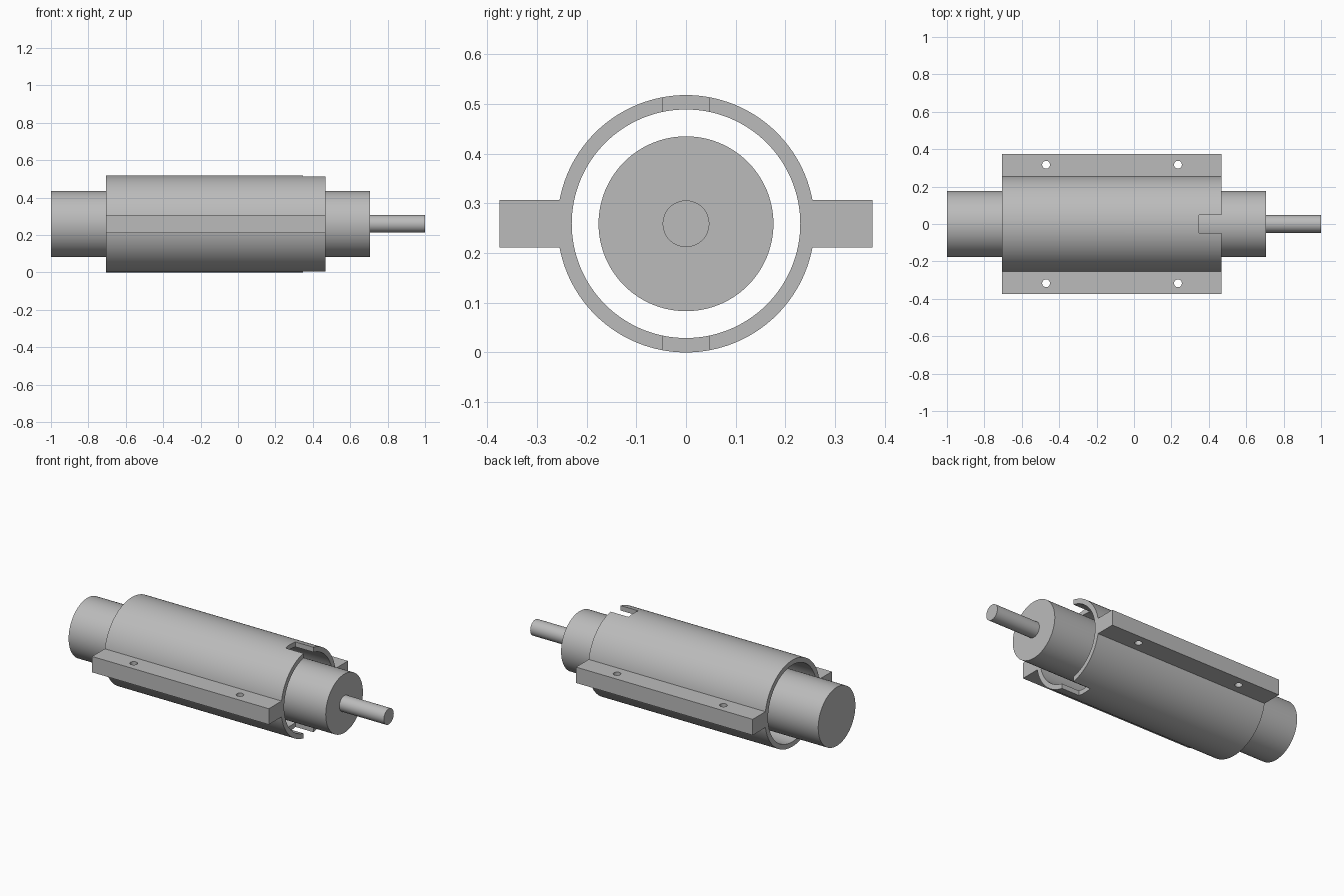
import bpy
import math

AXIS_Z = 0.259          # height of the common axis
X0, X1 = -0.705, 0.467  # ends of the housing

if "Cube" in bpy.data.objects:
    bpy.data.objects.remove(bpy.data.objects["Cube"], do_unlink=True)

grey = bpy.data.materials.new("plain grey")
grey.use_nodes = True
colour = (0.5, 0.5, 0.5, 1)
grey.diffuse_color = colour
grey.node_tree.nodes["Principled BSDF"].inputs["Base Color"].default_value = colour


def rod(name, radius, start, end, sides=96):
    """Cylinder lying along x on the common axis."""
    bpy.ops.mesh.primitive_cylinder_add(
        vertices=sides, radius=radius, depth=end - start,
        location=((start + end) / 2, 0, AXIS_Z), rotation=(0, math.pi / 2, 0))
    obj = bpy.context.object
    obj.name = name
    obj.data.materials.append(grey)
    return obj


def box(name, size, location):
    bpy.ops.mesh.primitive_cube_add(size=1, location=location)
    obj = bpy.context.object
    obj.name = name
    obj.scale = size
    bpy.ops.object.transform_apply(location=False, rotation=False, scale=True)
    obj.data.materials.append(grey)
    return obj


def combine(target, tool, operation):
    """Apply a boolean and discard the tool."""
    mod = target.modifiers.new(operation.lower(), 'BOOLEAN')
    mod.operation = operation
    mod.solver = 'EXACT'
    mod.object = tool
    bpy.context.view_layer.objects.active = target
    bpy.ops.object.modifier_apply(modifier=mod.name)
    bpy.data.objects.remove(tool, do_unlink=True)


def smooth(obj):
    bpy.ops.object.select_all(action='DESELECT')
    obj.select_set(True)
    bpy.context.view_layer.objects.active = obj
    bpy.ops.object.shade_smooth_by_angle(angle=math.radians(30))


# Housing: tube with a mounting flange on each side
housing = rod("housing", 0.259, X0, X1, 128)
flange = box("flange", (X1 - X0, 0.75, 0.095), ((X0 + X1) / 2, 0, AXIS_Z))
combine(housing, flange, 'UNION')
combine(housing, rod("bore", 0.23, X0 - 0.1, X1 + 0.1, 128), 'DIFFERENCE')

# Open slots through the top and bottom walls at one end
combine(housing, box("slot", (0.24, 0.095, 0.8), (0.468, 0, AXIS_Z)), 'DIFFERENCE')

# Bolt holes through the flanges
for x in (-0.47, 0.235):
    for y in (-0.317, 0.317):
        bpy.ops.mesh.primitive_cylinder_add(
            vertices=32, radius=0.021, depth=0.3, location=(x, y, AXIS_Z))
        bpy.context.object.data.materials.append(grey)
        combine(housing, bpy.context.object, 'DIFFERENCE')
smooth(housing)

# Inner body and output shaft
smooth(rod("inner_body", 0.176, -1.0, 0.705))
smooth(rod("output_shaft", 0.047, 0.7, 1.0, 48))
